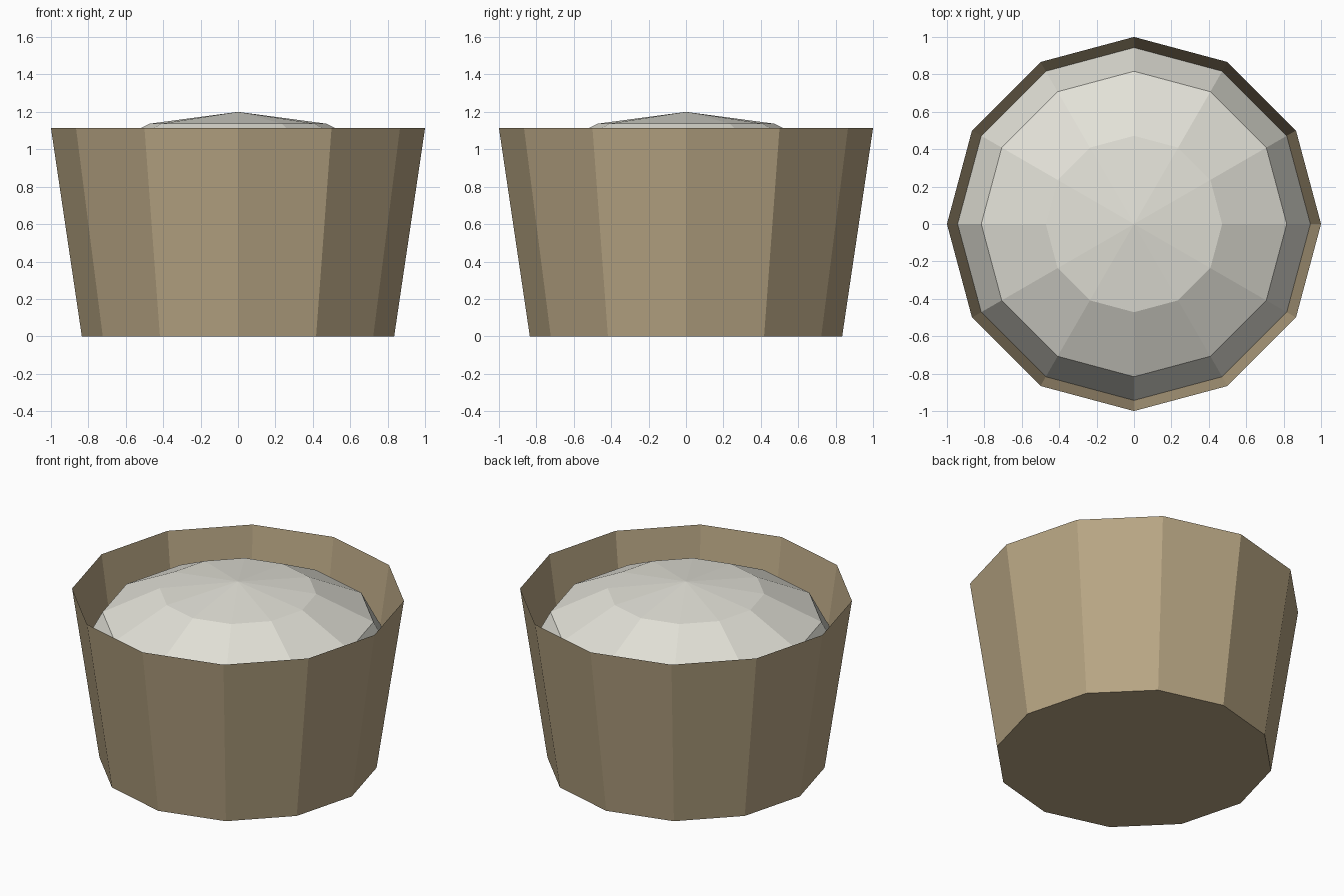
import bpy, bmesh, math

if "Cube" in bpy.data.objects:
    bpy.data.objects.remove(bpy.data.objects["Cube"])

SIDES = 12


def material(name, rgb):
    m = bpy.data.materials.new(name)
    m.diffuse_color = (*rgb, 1)
    m.use_nodes = True
    m.node_tree.nodes["Principled BSDF"].inputs["Base Color"].default_value = m.diffuse_color
    return m


def lathe(name, profile, mat):
    """Revolve (radius, z) points; a radius of 0 becomes a single pole vertex."""
    bm = bmesh.new()
    rings = []
    for r, z in profile:
        n = SIDES if r > 0 else 1
        rings.append([bm.verts.new((r * math.cos(math.tau * i / SIDES),
                                    r * math.sin(math.tau * i / SIDES), z))
                      for i in range(n)])
    for a, b in zip(rings, rings[1:]):
        for i in range(SIDES):
            j = (i + 1) % SIDES
            if len(b) == 1:
                bm.faces.new((a[i], a[j], b[0]))
            else:
                bm.faces.new((a[i], a[j], b[j], b[i]))
    mesh = bpy.data.meshes.new(name)
    if len(rings[-1]) > 1:
        # open-topped vessel: close only the bottom
        bm.faces.new(rings[0][::-1])
    bm.to_mesh(mesh)
    bm.free()
    mesh.materials.append(mat)
    obj = bpy.data.objects.new(name, mesh)
    bpy.context.collection.objects.link(obj)
    return obj


# Tapered thin-walled tub, open at the top
lathe("tub", [(0.835, 0), (1.0, 1.113)], material("tub_brown", (0.48, 0.38, 0.23)))

# Flattened half-sphere filling, meeting the tub wall at its equator
R, H, Z = 0.943, 0.47, 0.73
dome = [(R * math.cos(math.radians(a)), Z + H * math.sin(math.radians(a)))
        for a in (0, 30, 60)] + [(0, Z + H)]
lathe("filling", dome, material("filling_cream", (0.76, 0.75, 0.68)))
